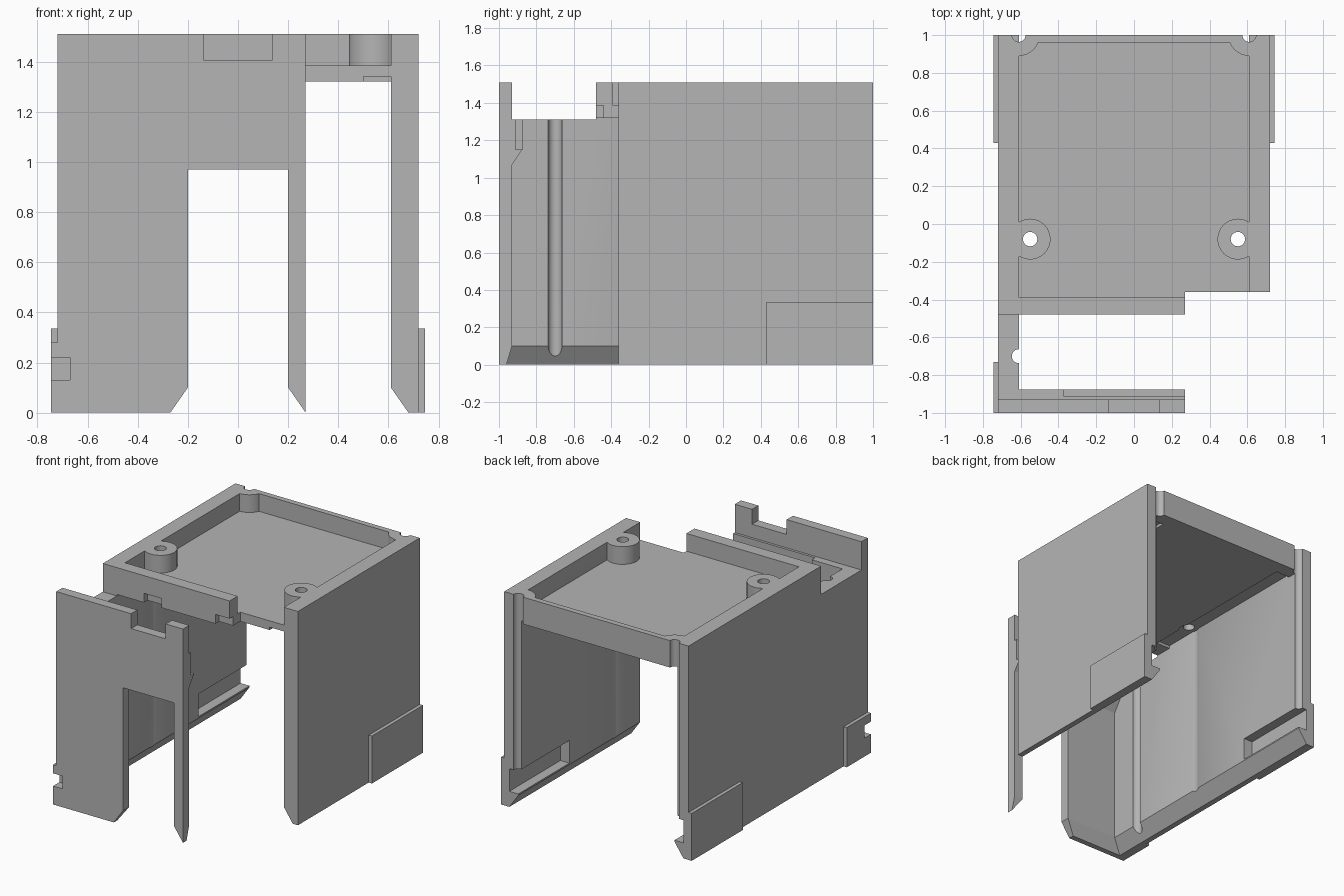
import bpy, bmesh, math
from mathutils import Vector

cube = bpy.data.objects.get("Cube")
if cube:
    bpy.data.objects.remove(cube, do_unlink=True)

GREY = (0.46, 0.46, 0.46, 1)
mat = bpy.data.materials.new("plain grey")
mat.use_nodes = True
mat.diffuse_color = GREY
mat.node_tree.nodes["Principled BSDF"].inputs["Base Color"].default_value = GREY

# Key sizes
HEIGHT, OUT, INN = 1.51, 0.72, 0.61
FLOOR, DECK = 1.32, 1.385


def prism(name, axis, pts, a, b):
    """Extrude a 2D outline from a to b along one axis."""
    place = {"X": lambda p, d: (d, p[0], p[1]),
             "Y": lambda p, d: (p[0], d, p[1]),
             "Z": lambda p, d: (p[0], p[1], d)}[axis]
    bm = bmesh.new()
    face = bm.faces.new([bm.verts.new(place(p, a)) for p in pts])
    out = bmesh.ops.extrude_face_region(bm, geom=[face])
    moved = [v for v in out["geom"] if isinstance(v, bmesh.types.BMVert)]
    shift = Vector(place((0, 0), b - a))
    bmesh.ops.translate(bm, verts=moved, vec=shift)
    bmesh.ops.recalc_face_normals(bm, faces=bm.faces)
    mesh = bpy.data.meshes.new(name)
    bm.to_mesh(mesh)
    bm.free()
    mesh.materials.append(mat)
    ob = bpy.data.objects.new(name, mesh)
    bpy.context.collection.objects.link(ob)
    return ob


def box(name, x, y, z):
    x = sorted(x)
    return prism(name, "Z", [(x[0], y[0]), (x[1], y[0]), (x[1], y[1]), (x[0], y[1])], *z)


def rod(name, x, y, r, z, n=32):
    ring = [(x + r * math.cos(math.tau * i / n), y + r * math.sin(math.tau * i / n))
            for i in range(n)]
    return prism(name, "Z", ring, *z)


def cut(ob, *cutters):
    """Subtract the cutters and delete them."""
    bpy.context.view_layer.objects.active = ob
    for c in cutters:
        c.hide_render = True
        mod = ob.modifiers.new("cut", "BOOLEAN")
        mod.operation, mod.solver, mod.object = "DIFFERENCE", "EXACT", c
        bpy.ops.object.modifier_apply(modifier=mod.name)
        bpy.data.objects.remove(c, do_unlink=True)
    return ob


def smooth(ob):
    bpy.ops.object.select_all(action="DESELECT")
    ob.select_set(True)
    bpy.context.view_layer.objects.active = ob
    bpy.ops.object.shade_smooth_by_angle(angle=math.radians(30))


def corner_groove(s):
    return rod("groove_cutter", s * INN, 1, 0.036, (0.2, 1.6))


# Side walls with chamfered feet, grooves and latch recesses
for s, side, front in ((-1, "right", -1), (1, "left", -0.36)):
    wall = prism(side + "_wall", "Y",
                 [(s * OUT, 0), (s * 0.68, 0), (s * INN, 0.1),
                  (s * INN, HEIGHT), (s * OUT, HEIGHT)], front, 1)
    cut(wall, corner_groove(s),
        rod("channel_cutter", s * 0.55, -0.08, 0.067, (-0.1, 1.34)),
        box("recess_cutter", (s * 0.5, s * 0.68), (0.43, 1.1), (0.11, 0.27)))
    box(side + "_rear_pad", (s * 0.7, s * 0.745), (0.43, 1), (0, 0.335))
    if s < 0:
        cut(wall,
            box("top_cutter", (-0.8, -0.5), (-0.93, -0.48), (1.31, 1.6)),
            rod("front_groove_cutter", -INN, -0.7, 0.037, (0.045, 1.6)),
            box("slot_cutter", (-0.8, -0.67), (-1.1, -0.93), (0.13, 0.22)))
        pad = box("right_front_pad", (-0.745, -0.7), (-1, -0.73), (0, 0.28))
        cut(pad, box("slot_cutter", (-0.8, -0.67), (-1.1, -0.93), (0.13, 0.22)))
    smooth(wall)

# Front panel with doorway and top notch
panel = prism("front_panel", "Y",
              [(-OUT, 0), (-0.27, 0), (-0.2, 0.1), (-0.2, 0.97), (0.2, 0.97),
               (0.2, 0.1), (0.27, 0), (0.27, HEIGHT), (0.135, HEIGHT),
               (0.135, 1.405), (-0.135, 1.405), (-0.135, HEIGHT), (-OUT, HEIGHT)],
              -1, -0.93)
cut(panel,
    prism("foot_cutter", "X", [(-0.93, 0.1), (-0.963, -0.01), (-0.9, -0.01)], -0.68, 0.4),
    box("slot_cutter", (-0.8, -0.67), (-1.1, -0.9), (0.13, 0.22)))

# Ledge behind the panel
ledge = prism("panel_ledge", "X",
              [(-0.94, 1.07), (-0.93, 1.07), (-0.875, 1.15), (-0.875, 1.31), (-0.94, 1.31)],
              -0.65, 0.27)
cut(ledge, box("ledge_cutter", (-0.37, 0.4), (-0.912, -0.8), (1.15, 1.4)))

# Top plate with screw holes
plate = box("top_plate", (-0.63, 0.63), (-0.36, 1), (FLOOR, DECK))
for s in (-1, 1):
    cut(plate, corner_groove(s),
        rod("hole_cutter", s * 0.55, -0.08, 0.038, (1, 2)),
        rod("bore_cutter", s * 0.55, -0.08, 0.067, (1, 1.34)))
    cut(plate, box("underside_cutter", (s * 0.5, s * INN), (-0.5, 0.9), (1.2, 1.34)))
smooth(plate)

# Rims around the tray
rim = box("front_rim", (-0.63, 0.27), (-0.48, -0.39), (FLOOR, HEIGHT))
cut(rim,
    box("notch_cutter", (-0.4, -0.26), (-0.6, -0.44), (1.2, DECK)),
    box("notch_cutter", (0.16, 0.4), (-0.6, -0.44), (1.2, DECK)))
box("front_rim_foot", (-0.63, 0.27), (-0.4, -0.355), (FLOOR, DECK))
rear = box("rear_rim", (-0.63, 0.63), (0.96, 1), (FLOOR, HEIGHT))
cut(rear, corner_groove(-1), corner_groove(1))

# Standoffs and rear corner posts
for s, side in ((-1, "right"), (1, "left")):
    standoff = rod(side + "_standoff", s * 0.55, -0.08, 0.108, (1.36, HEIGHT))
    cut(standoff,
        rod("hole_cutter", s * 0.55, -0.08, 0.038, (1, 2)),
        box("side_cutter", (s * 0.615, s * 0.9), (-0.3, 0.2), (1, 2)))
    smooth(standoff)
    post = rod(side + "_corner_post", s * INN, 1, 0.11, (1.36, HEIGHT))
    cut(post, corner_groove(s),
        box("rear_cutter", (-1, 1), (1, 1.3), (1, 2)),
        box("side_cutter", (s * 0.7, s * 0.9), (0.8, 1.3), (1, 2)))
    smooth(post)
